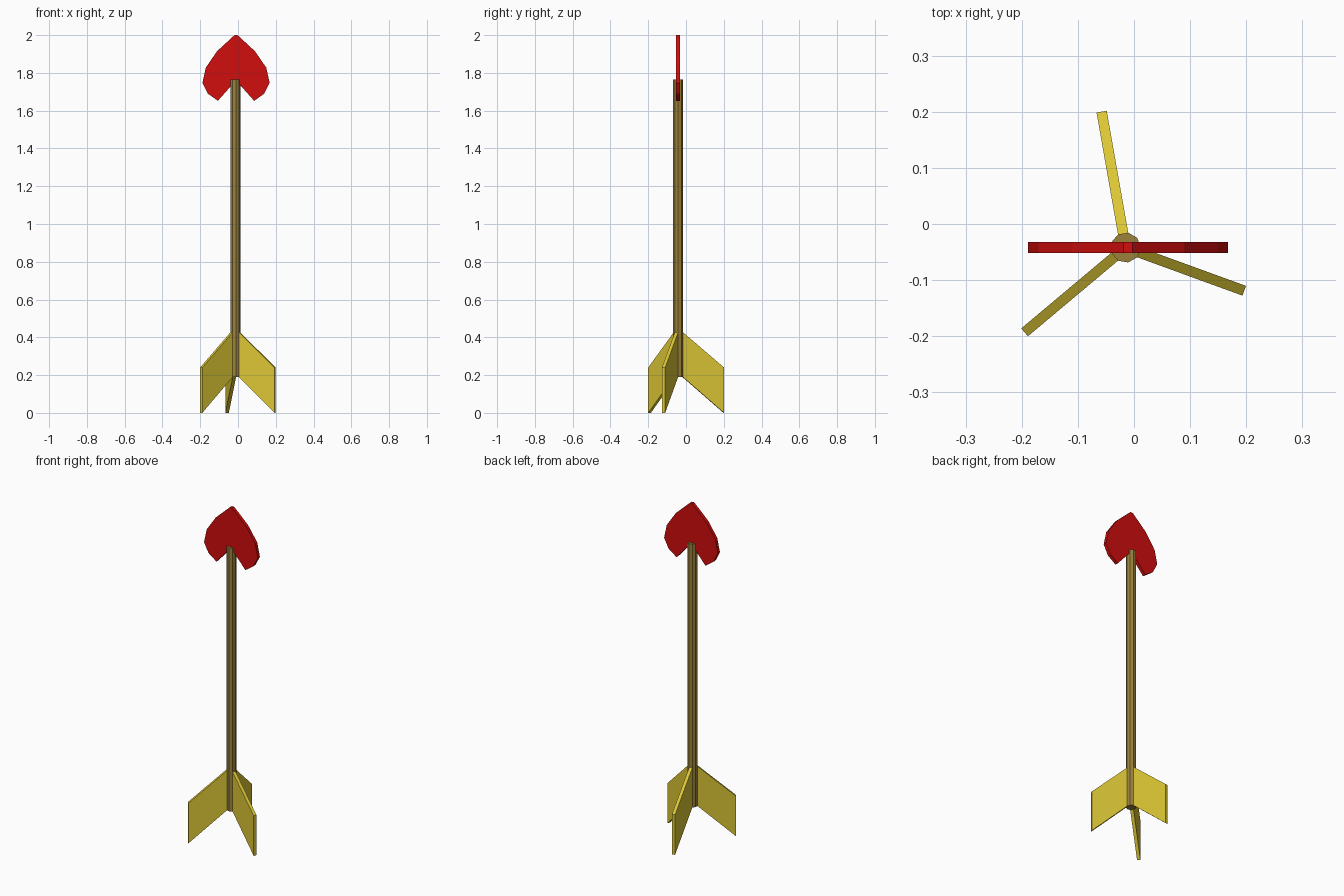
import bpy
import math
from mathutils import Matrix, Vector

if "Cube" in bpy.data.objects:
    bpy.data.objects.remove(bpy.data.objects["Cube"])

CX, CY = -0.015, -0.042      # shaft axis
SIDES, RADIUS = 9, 0.027


def material(name, rgb):
    m = bpy.data.materials.new(name)
    m.diffuse_color = (*rgb, 1)
    m.use_nodes = True
    m.node_tree.nodes["Principled BSDF"].inputs["Base Color"].default_value = m.diffuse_color
    return m


def prism(name, profile, thickness, matrix, mat):
    """Extrude a 2D (x, z) profile symmetrically along local y."""
    n, h = len(profile), thickness / 2
    verts = [matrix @ Vector((x, s * h, z)) for s in (-1, 1) for x, z in profile]
    faces = [tuple(range(n)), tuple(range(2 * n - 1, n - 1, -1))]
    faces += [((i + 1) % n, i, n + i, n + (i + 1) % n) for i in range(n)]
    mesh = bpy.data.meshes.new(name)
    mesh.from_pydata(verts, [], faces)
    mesh.materials.append(mat)
    obj = bpy.data.objects.new(name, mesh)
    bpy.context.collection.objects.link(obj)
    return obj


red = material("red", (0.64, 0.004, 0.004))
wood = material("brown wood", (0.33, 0.22, 0.045))
yellow = material("yellow", (0.72, 0.57, 0.036))

# Shaft: nine-sided rod, turned so that a flat side faces each fin
z0, z1 = 0.19, 1.765
bpy.ops.mesh.primitive_cylinder_add(
    vertices=SIDES, radius=RADIUS, depth=z1 - z0,
    location=(CX, CY, (z0 + z1) / 2), rotation=(0, 0, math.radians(-10)))
shaft = bpy.context.object
shaft.name = "shaft"
shaft.data.materials.append(wood)

# Fins: three swept-back plates, each as wide as one shaft side
width = 2 * RADIUS * math.sin(math.pi / SIDES)
inner = RADIUS * math.cos(math.pi / SIDES) - 0.001
for i, (angle, reach) in enumerate([(100, 0.246), (220, 0.235), (340, 0.225)]):
    place = Matrix.Translation((CX, CY, 0)) @ Matrix.Rotation(math.radians(angle), 4, 'Z')
    outline = [(inner, 0.19), (reach, 0.0), (reach, 0.24), (inner, 0.427)]
    prism(f"fin_{i + 1}", outline, width, place, yellow)

# Heart-shaped head: half outline mirrored about its middle
half = [(0.096, 1.652), (0.149, 1.69), (0.178, 1.747),
        (0.160, 1.828), (0.100, 1.915), (0.008, 2.0)]
heart = [(0, 1.76)] + half + [(-x, z) for x, z in reversed(half)]
prism("heart_head", heart, 0.02, Matrix.Translation((-0.0105, CY, 0)), red)
